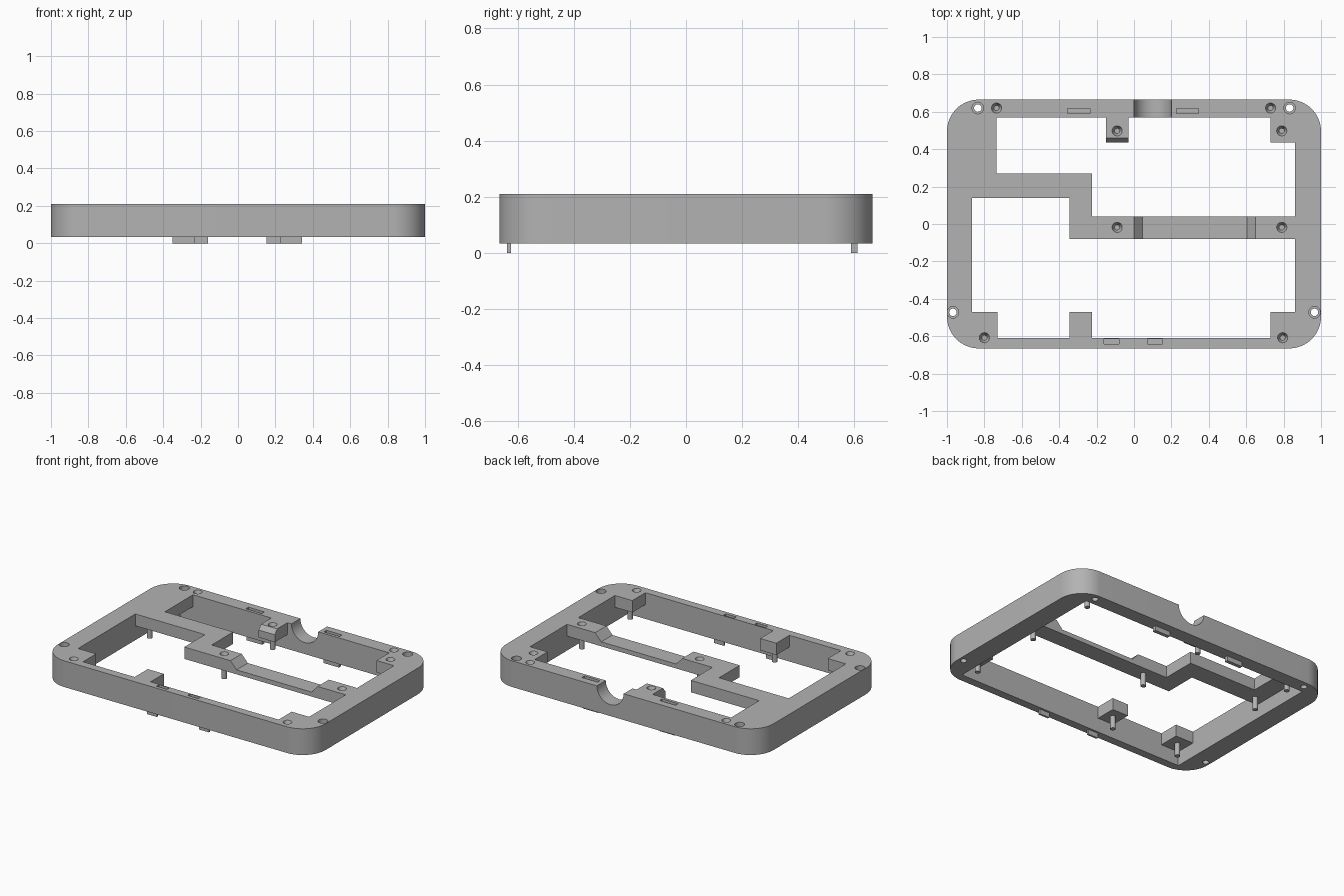
import bpy, bmesh, math
from mathutils import Matrix, Vector

old = bpy.data.objects.get("Cube")
if old:
    bpy.data.objects.remove(old, do_unlink=True)

TOP, BASE, UNDER = 0.21, 0.033, 0.13
grey = bpy.data.materials.new("plain grey")
grey.use_nodes = True
GREY = (0.45, 0.45, 0.45, 1)
grey.diffuse_color = GREY
grey.node_tree.nodes["Principled BSDF"].inputs["Base Color"].default_value = GREY


def make(name, bm):
    bmesh.ops.recalc_face_normals(bm, faces=bm.faces)
    mesh = bpy.data.meshes.new(name)
    bm.to_mesh(mesh)
    bm.free()
    mesh.materials.append(grey)
    ob = bpy.data.objects.new(name, mesh)
    bpy.context.collection.objects.link(ob)
    return ob


def prism(name, points, offset):
    """Extrude a planar outline by an offset vector."""
    bm = bmesh.new()
    face = bm.faces.new([bm.verts.new(p) for p in points])
    out = bmesh.ops.extrude_face_region(bm, geom=[face])
    verts = [v for v in out["geom"] if isinstance(v, bmesh.types.BMVert)]
    bmesh.ops.translate(bm, verts=verts, vec=Vector(offset))
    return make(name, bm)


def box(name, x0, x1, y0, y1, z0, z1):
    pts = [(x0, y0, z0), (x1, y0, z0), (x1, y1, z0), (x0, y1, z0)]
    return prism(name, pts, (0, 0, z1 - z0))


def round_rect(hx, hy, r, steps=16):
    pts = []
    for k, (sx, sy) in enumerate([(1, 1), (-1, 1), (-1, -1), (1, -1)]):
        for i in range(steps + 1):
            a = (k + i / steps) * math.pi / 2
            pts.append((sx * (hx - r) + r * math.cos(a), sy * (hy - r) + r * math.sin(a)))
    return pts


def cone(name, x, y, z0, z1, r0, r1):
    bm = bmesh.new()
    bmesh.ops.create_cone(bm, cap_ends=True, segments=24, radius1=r0, radius2=r1, depth=z1 - z0,
                          matrix=Matrix.Translation((x, y, (z0 + z1) / 2)))
    return make(name, bm)


def combine(target, other, mode):
    """Apply a boolean and discard the helper."""
    mod = target.modifiers.new("bool", "BOOLEAN")
    mod.operation, mod.solver, mod.object = mode, "EXACT", other
    bpy.context.view_layer.update()
    deps = bpy.context.evaluated_depsgraph_get()
    mesh = bpy.data.meshes.new_from_object(target.evaluated_get(deps))
    target.modifiers.clear()
    target.data = mesh
    bpy.data.objects.remove(other, do_unlink=True)


# Rounded outer rim with the large opening
frame = prism("frame", [(x, y, BASE) for x, y in round_rect(1, 0.665, 0.17)], (0, 0, TOP - BASE))
combine(frame, box("opening", -0.865, 0.86, -0.61, 0.57, -0.1, 0.4), "DIFFERENCE")

# Shallow corner pads, blocks and the stepped left brace
pads = [(-0.9, -0.73, -0.63, -0.47), (0.73, 0.9, -0.63, -0.47), (0.73, 0.9, 0.435, 0.6),
        (-0.345, -0.225, -0.63, -0.47), (-0.9, -0.735, 0.14, 0.6)]
for p in pads:
    combine(frame, box("pad", *p, UNDER, TOP), "UNION")
brace = [(-0.9, 0.14), (-0.345, 0.14), (-0.345, -0.08), (-0.2, -0.08), (-0.2, 0.04),
         (-0.225, 0.04), (-0.225, 0.27), (-0.9, 0.27)]
combine(frame, prism("brace", [(x, y, UNDER) for x, y in brace], (0, 0, TOP - UNDER)), "UNION")

# Crossbar with a lowered middle and sloped ends
LOW = 0.16
bar = [(-0.3, UNDER), (0.9, UNDER), (0.9, TOP), (0.65, TOP), (0.605, LOW), (0.045, LOW),
       (0, TOP), (-0.3, TOP)]
combine(frame, prism("crossbar", [(x, -0.08, z) for x, z in bar], (0, 0.12, 0)), "UNION")

# Chamfered tongue on the back wall
tongue = [(0.6, UNDER), (0.435, UNDER), (0.435, 0.18), (0.46, TOP), (0.6, TOP)]
combine(frame, prism("tongue", [(-0.15, y, z) for y, z in tongue], (0.12, 0, 0)), "UNION")

# Round-bottomed notch through the back wall
notch = [(0, 0.3), (0, TOP)]
notch += [(0.1 - 0.1 * math.cos(math.pi * i / 16), TOP - 0.1 * math.sin(math.pi * i / 16))
          for i in range(1, 16)]
notch += [(0.2, TOP), (0.2, 0.3)]
combine(frame, prism("notch", [(x, 0.565, z) for x, z in notch], (0, 0.2, 0)), "DIFFERENCE")

# Slots in the top of the rim
for x0, x1, y0, y1 in [(-0.355, -0.235, 0.59, 0.617), (0.228, 0.345, 0.59, 0.617),
                       (-0.16, -0.08, -0.642, -0.616), (0.073, 0.153, -0.642, -0.616)]:
    combine(frame, box("slot", x0, x1, y0, y1, TOP - 0.04, 0.3), "DIFFERENCE")

# Counterbored through holes near the corners
for x, y in [(-0.835, 0.62), (0.832, 0.62), (-0.968, -0.472), (0.965, -0.472)]:
    combine(frame, cone("bore", x, y, -0.1, 0.4, 0.02, 0.02), "DIFFERENCE")
    combine(frame, cone("counterbore", x, y, TOP - 0.03, 0.3, 0.031, 0.031), "DIFFERENCE")

# Dimples in the top face
for x, y in [(-0.735, 0.62), (0.73, 0.62), (-0.09, 0.498), (0.79, 0.498),
             (-0.09, -0.018), (0.79, -0.018), (-0.8, -0.608), (0.795, -0.608)]:
    combine(frame, cone("dimple", x, y, TOP - 0.035, TOP + 0.002, 0.014, 0.028), "DIFFERENCE")

bpy.context.view_layer.objects.active = frame
frame.select_set(True)
bpy.ops.object.shade_smooth_by_angle(angle=math.radians(30))

# Round pegs under the pads and braces
for i, (x, y) in enumerate([(-0.09, 0.498), (0.79, 0.498), (-0.09, -0.018), (0.79, -0.018),
                            (-0.8, -0.54), (0.795, -0.54), (-0.285, -0.54), (-0.8, 0.2),
                            (-0.8, 0.5)]):
    peg = cone(f"peg_{i + 1}", x, y, 0.045, UNDER + 0.01, 0.017, 0.017)
    bpy.ops.object.select_all(action="DESELECT")
    peg.select_set(True)
    bpy.context.view_layer.objects.active = peg
    bpy.ops.object.shade_smooth_by_angle(angle=math.radians(30))

# Locating tabs below the rim
for side, x0, x1, y0, y1 in [("back_right", -0.35, -0.232, 0.588, 0.612),
                             ("back_left", 0.228, 0.342, 0.588, 0.612),
                             ("front_right", -0.235, -0.16, -0.637, -0.624),
                             ("front_left", 0.153, 0.228, -0.637, -0.624)]:
    box(f"{side}_tab", x0, x1, y0, y1, 0, BASE + 0.005)
